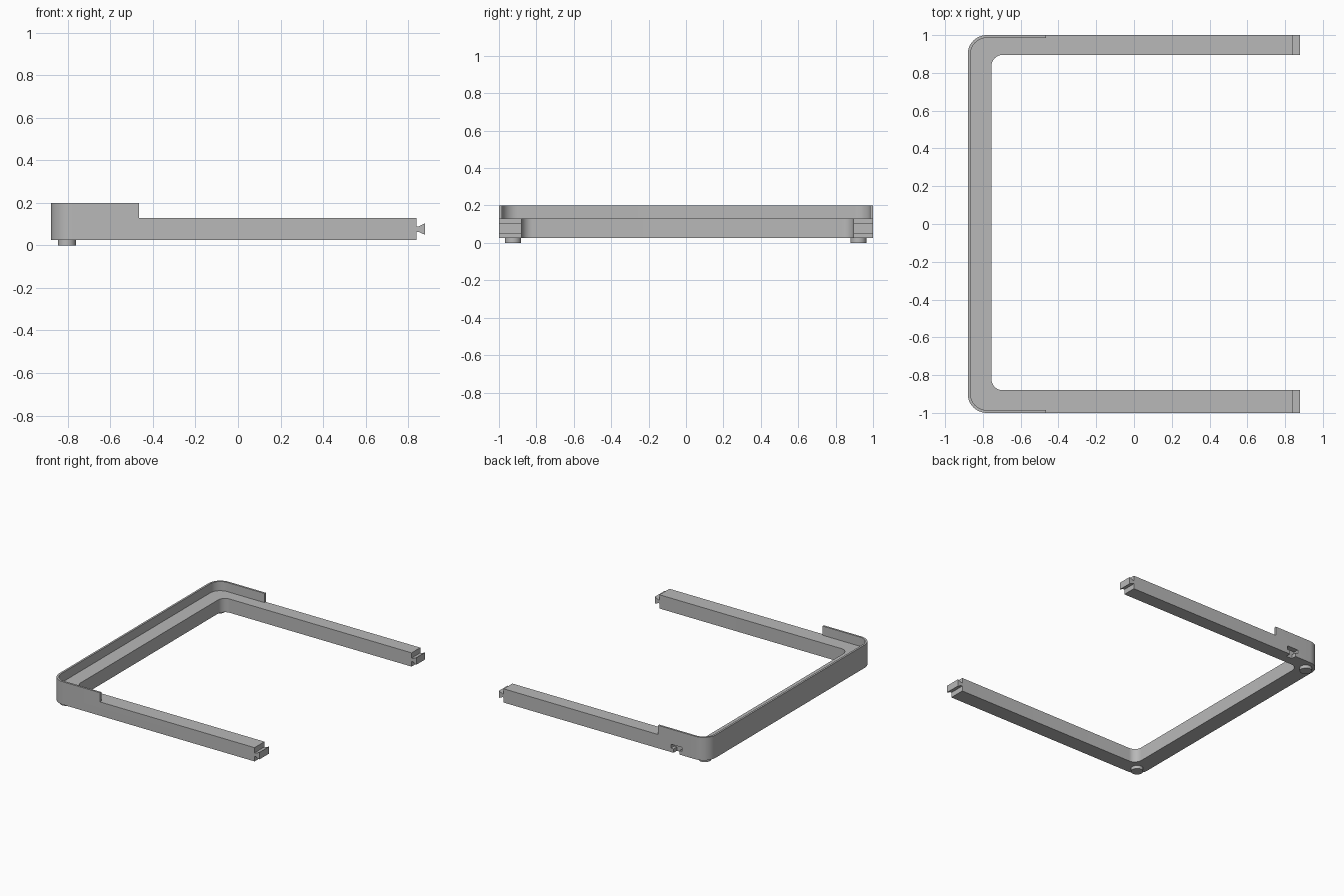
import bpy, bmesh
from math import sin, cos, pi, radians
from mathutils import Vector

cube = bpy.data.objects.get("Cube")
if cube:
    bpy.data.objects.remove(cube, do_unlink=True)

grey = bpy.data.materials.new("light grey")
grey.use_nodes = True
GREY = (0.48, 0.48, 0.48, 1)
grey.diffuse_color = GREY
grey.node_tree.nodes["Principled BSDF"].inputs["Base Color"].default_value = GREY

BOTTOM, SHELF, TOP = 0.025, 0.13, 0.2
LEFT, ARM_END = -0.88, 0.84
FRONT_IN, BACK_IN = -0.88, 0.895


def arc(cx, cy, r, start, end, steps=12):
    """Points along a circular arc, angles in degrees."""
    angles = [radians(start + (end - start) * i / steps) for i in range(steps + 1)]
    return [(cx + r * cos(a), cy + r * sin(a)) for a in angles]


def prism(name, outline, low, high, axis="z"):
    """Extrude an outline along z, or an (x, z) outline along y."""
    bm = bmesh.new()
    place = (lambda a, b: (a, b, low)) if axis == "z" else (lambda a, b: (a, low, b))
    face = bm.faces.new([bm.verts.new(place(a, b)) for a, b in outline])
    grown = bmesh.ops.extrude_face_region(bm, geom=[face])
    step = Vector((0, 0, high - low)) if axis == "z" else Vector((0, high - low, 0))
    moved = [v for v in grown["geom"] if isinstance(v, bmesh.types.BMVert)]
    bmesh.ops.translate(bm, verts=moved, vec=step)
    bmesh.ops.recalc_face_normals(bm, faces=bm.faces)
    mesh = bpy.data.meshes.new(name)
    bm.to_mesh(mesh)
    bm.free()
    mesh.materials.append(grey)
    obj = bpy.data.objects.new(name, mesh)
    bpy.context.collection.objects.link(obj)
    return obj


def smooth(obj):
    bpy.ops.object.select_all(action="DESELECT")
    obj.select_set(True)
    bpy.context.view_layer.objects.active = obj
    bpy.ops.object.shade_smooth_by_angle(angle=radians(30))


def cut(obj, cutter):
    mod = obj.modifiers.new(cutter.name, "BOOLEAN")
    mod.operation = "DIFFERENCE"
    mod.solver = "EXACT"
    mod.object = cutter
    bpy.context.view_layer.objects.active = obj
    bpy.ops.object.modifier_apply(modifier=mod.name)
    bpy.data.objects.remove(cutter, do_unlink=True)


# U-shaped frame with rounded corners, at full lip height
R_OUT, R_IN, INNER = 0.1, 0.06, -0.755
outline = [(ARM_END, 1)]
outline += arc(LEFT + R_OUT, 1 - R_OUT, R_OUT, 90, 180)
outline += arc(LEFT + R_OUT, -1 + R_OUT, R_OUT, 180, 270)
outline += [(ARM_END, -1), (ARM_END, FRONT_IN)]
outline += arc(INNER + R_IN, FRONT_IN + R_IN, R_IN, 270, 180)
outline += arc(INNER + R_IN, BACK_IN - R_IN, R_IN, 180, 90)
outline += [(ARM_END, BACK_IN)]
frame = prism("frame", outline, BOTTOM, TOP)

# Pocket above the shelf leaves a thin lip around the closed end
LIP, LIP_END = 0.015, -0.465
r = R_OUT - LIP
pocket = [(1, 1.1), (LIP_END, 1.1), (LIP_END, 1 - LIP)]
pocket += arc(LEFT + R_OUT, 1 - R_OUT, r, 90, 180)
pocket += arc(LEFT + R_OUT, -1 + R_OUT, r, 180, 270)
pocket += [(LIP_END, -1 + LIP), (LIP_END, -1.1), (1, -1.1)]
cut(frame, prism("lip_pocket", pocket, SHELF, TOP + 0.1))

# T-shaped slot in the back arm, open at the underside
x = -0.62
slot = [(x - 0.025, 0), (x + 0.025, 0), (x + 0.025, 0.055), (x + 0.047, 0.055),
        (x + 0.047, 0.085), (x - 0.047, 0.085), (x - 0.047, 0.055), (x - 0.025, 0.055)]
cut(frame, prism("slot_cutter", slot, 0.96, 1.1, "y"))
smooth(frame)

# Dovetail tongue across each arm end
tongue = [(ARM_END, 0.064), (0.85, 0.064), (0.88, 0.05),
          (0.88, 0.104), (0.85, 0.09), (ARM_END, 0.09)]
prism("front_dovetail", tongue, -1, FRONT_IN, "y")
prism("back_dovetail", tongue, BACK_IN, 1, "y")

# Round feet under the two corners
for name, y in (("front_foot", -0.925), ("back_foot", 0.922)):
    foot = prism(name, arc(-0.805, y, 0.043, 0, 345, 23), 0, BOTTOM)
    smooth(foot)
